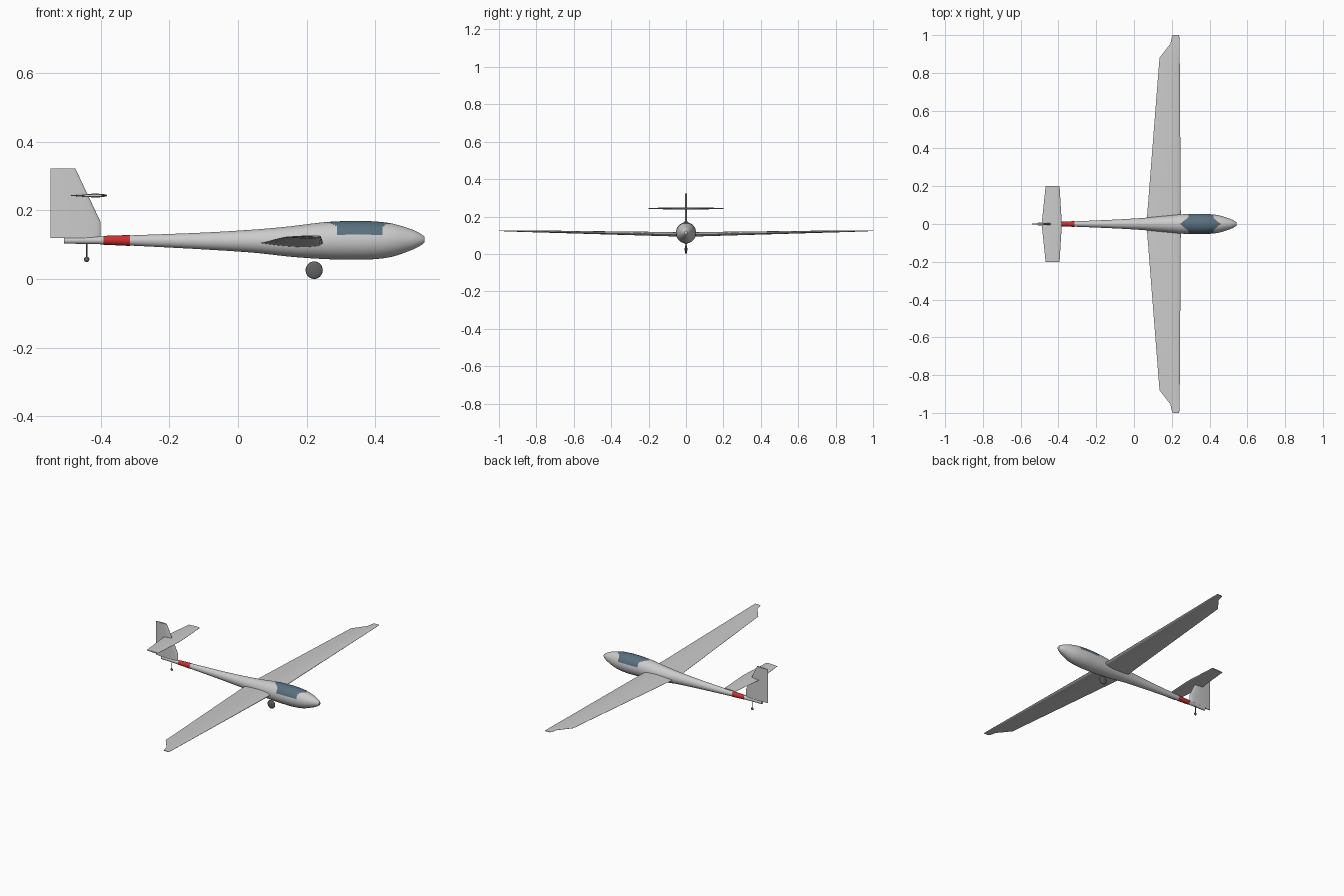
import bpy, bmesh, math
from mathutils import Matrix

if "Cube" in bpy.data.objects:
    bpy.data.objects.remove(bpy.data.objects["Cube"])


def material(name, rgb):
    m = bpy.data.materials.new(name)
    m.diffuse_color = (*rgb, 1)
    m.use_nodes = True
    m.node_tree.nodes["Principled BSDF"].inputs["Base Color"].default_value = m.diffuse_color
    return m


GREY = material("body_grey", (0.8, 0.8, 0.8))
GLASS = material("canopy_tint", (0.10, 0.16, 0.21))
RED = material("band_red", (0.6, 0.03, 0.03))
DARK = material("rubber", (0.12, 0.12, 0.12))


def finish(name, bm, mats=(), angle=40):
    bmesh.ops.recalc_face_normals(bm, faces=bm.faces)
    me = bpy.data.meshes.new(name)
    bm.to_mesh(me)
    bm.free()
    ob = bpy.data.objects.new(name, me)
    bpy.context.collection.objects.link(ob)
    for m in mats:
        me.materials.append(m)
    bpy.ops.object.select_all(action='DESELECT')
    ob.select_set(True)
    bpy.context.view_layer.objects.active = ob
    bpy.ops.object.shade_smooth_by_angle(angle=math.radians(angle))
    return ob


def loft(rings):
    """Skin a list of equal-length closed rings and cap both ends."""
    bm = bmesh.new()
    vs = [[bm.verts.new(p) for p in r] for r in rings]
    n = len(vs[0])
    for a, b in zip(vs, vs[1:]):
        for i in range(n):
            j = (i + 1) % n
            bm.faces.new((a[i], a[j], b[j], b[i]))
    bm.faces.new(vs[0])
    bm.faces.new(vs[-1])
    return bm


def airfoil(te, le, thick, n=12):
    """Closed symmetric airfoil as (chord position, height) pairs."""
    def half(t):
        return 5 * thick * (0.2969 * math.sqrt(t) - 0.126 * t - 0.3516 * t**2
                            + 0.2843 * t**3 - 0.1015 * t**4) + 0.0004
    ts = [(1 - math.cos(math.pi * i / n)) / 2 for i in range(n + 1)]
    up = [(le + (te - le) * t, half(t)) for t in ts]
    return up + [(x, -h) for x, h in reversed(up)]


# fuselage outline: x, top z, bottom z
OUTLINE = [(-0.507, 0.121, 0.103), (-0.40, 0.124, 0.101), (-0.31, 0.127, 0.097),
           (-0.10, 0.135, 0.086), (0.05, 0.144, 0.076), (0.15, 0.153, 0.065),
           (0.25, 0.165, 0.058), (0.33, 0.169, 0.056), (0.39, 0.168, 0.057),
           (0.45, 0.161, 0.065), (0.51, 0.143, 0.086), (0.535, 0.130, 0.099),
           (0.543, 0.123, 0.106)]


def slope(i, k):
    a, b = OUTLINE[max(i - 1, 0)], OUTLINE[min(i + 1, len(OUTLINE) - 1)]
    return (b[k] - a[k]) / (b[0] - a[0])


def outline_at(x, k):
    i = max(j for j in range(len(OUTLINE) - 1) if OUTLINE[j][0] <= x or j == 0)
    p, q = OUTLINE[i], OUTLINE[i + 1]
    d = q[0] - p[0]
    t = (x - p[0]) / d
    return (p[k] * (1 + 2 * t) * (1 - t)**2 + d * slope(i, k) * t * (1 - t)**2
            + q[k] * t * t * (3 - 2 * t) + d * slope(i + 1, k) * t * t * (t - 1))


def body_ring(x, grow=0.0, n=64):
    top, bot = outline_at(x, 1), outline_at(x, 2)
    r, c = (top - bot) / 2 + grow, (top + bot) / 2
    return [(x, 0.95 * r * math.sin(a), c + r * math.cos(a))
            for a in (2 * math.pi * i / n for i in range(n))]


# fuselage with tinted canopy faces
xs = [-0.507 + 0.03 * i for i in range(25)]
xs += [0.235 + 0.006 * i for i in range(50)] + [0.535, 0.540, 0.543]
bm = loft([body_ring(x) for x in xs])
for f in bm.faces:
    c = f.calc_center_median()
    mid = (outline_at(c.x, 1) + outline_at(c.x, 2)) / 2
    ang = abs(math.degrees(math.atan2(c.y, c.z - mid)))
    if ang < 70 and abs(c.x - 0.354) < 0.065 + 0.042 * max(0, 1 - ang / 40):
        f.material_index = 1
finish("fuselage", bm, (GREY, GLASS))

# red band around the tail boom
finish("tail_band", loft([body_ring(x, 0.0012) for x in (-0.392, -0.35, -0.315)]), (RED,))

# wings: y, trailing x, leading x, z, thickness
WING = [(0.0, 0.066, 0.248, 0.104, 0.024), (0.88, 0.135, 0.242, 0.122, 0.008),
        (0.955, 0.193, 0.241, 0.1235, 0.005), (0.985, 0.199, 0.240, 0.124, 0.004),
        (1.0, 0.205, 0.239, 0.1245, 0.003)]
for side, s in (("left", 1), ("right", -1)):
    finish(side + "_wing", loft([[(x, s * y, z + h) for x, h in airfoil(te, le, th)]
                                 for y, te, le, z, th in WING]))

# tailplane: y, trailing x, leading x, thickness
TAIL = [(-0.2, -0.468, -0.394, 0.006), (0, -0.489, -0.382, 0.010), (0.2, -0.468, -0.394, 0.006)]
finish("tailplane", loft([[(x, y, 0.243 + h) for x, h in airfoil(te, le, th)]
                          for y, te, le, th in TAIL]))

# fin: z, trailing x, leading x, thickness
FIN = [(0.119, -0.546, -0.400, 0.013), (0.165, -0.546, -0.400, 0.013), (0.322, -0.546, -0.474, 0.009)]
finish("fin", loft([[(x, h, z) for x, h in airfoil(te, le, th)] for z, te, le, th in FIN]))


def ball(name, loc, scale):
    b = bmesh.new()
    bmesh.ops.create_uvsphere(b, u_segments=32, v_segments=16, radius=1,
                              matrix=Matrix.Translation(loc) @ Matrix.Diagonal((*scale, 1)))
    finish(name, b, (DARK,))


# wheels and tail wheel strut
ball("main_wheel", (0.222, 0, 0.0255), (0.025, 0.007, 0.0255))
ball("tail_wheel", (-0.441, 0, 0.057), (0.008, 0.005, 0.008))
bm = bmesh.new()
bmesh.ops.create_cone(bm, cap_ends=True, segments=16, radius1=0.0025, radius2=0.0025,
                      depth=0.05, matrix=Matrix.Translation((-0.441, 0, 0.083)))
finish("tail_wheel_strut", bm, (DARK,))
